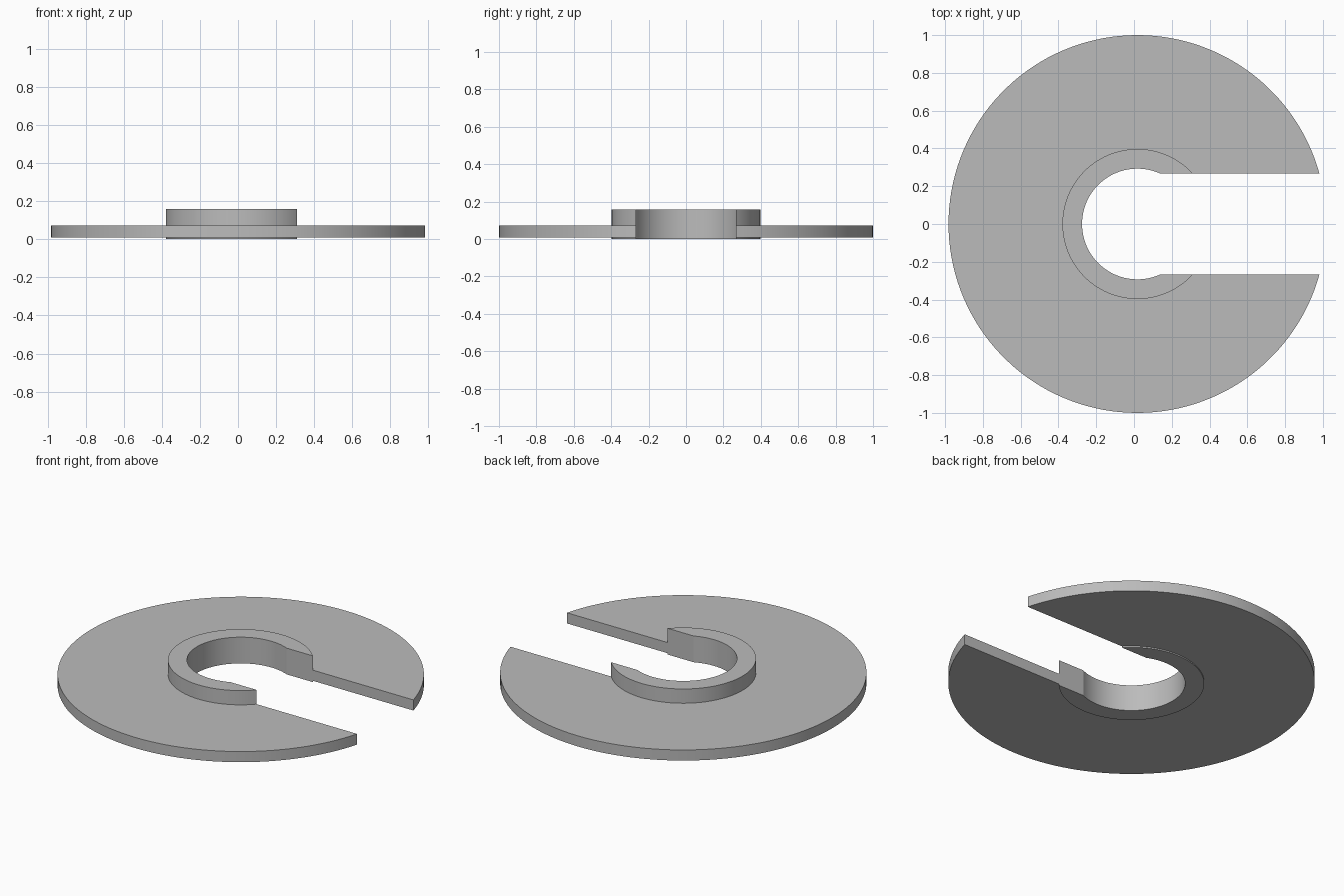
import bpy
import bmesh
from math import asin, cos, sin, pi

cube = bpy.data.objects.get("Cube")
if cube:
    bpy.data.objects.remove(cube)

# Main dimensions
CENTRE_X = 0.018
BORE, HUB, RIM = 0.293, 0.397, 1.0
HALF_SLOT = 0.268
HUB_TOP, PLATE_LOW, PLATE_TOP = 0.158, 0.008, 0.072
SEGMENTS = 128

grey = bpy.data.materials.new("plain grey")
grey.use_nodes = True
colour = (0.5, 0.5, 0.5, 1)
grey.diffuse_color = colour
grey.node_tree.nodes["Principled BSDF"].inputs["Base Color"].default_value = colour

# Cross-section (radius, height): thin plate around a raised hub
section = [(BORE, 0), (HUB, 0), (HUB, PLATE_LOW), (RIM, PLATE_LOW),
           (RIM, PLATE_TOP), (HUB, PLATE_TOP), (HUB, HUB_TOP), (BORE, HUB_TOP)]


def arc(bm, radius, z):
    """Arc that stops at both straight walls of the slot."""
    start = asin(HALF_SLOT / radius)
    sweep = 2 * (pi - start)
    angles = [start + sweep * i / SEGMENTS for i in range(SEGMENTS + 1)]
    return [bm.verts.new((CENTRE_X + radius * cos(a), radius * sin(a), z)) for a in angles]


# Sweep the section round the axis, then close the two slot walls
bm = bmesh.new()
arcs = [arc(bm, r, z) for r, z in section]
for a, b in zip(arcs, arcs[1:] + arcs[:1]):
    for i in range(SEGMENTS):
        bm.faces.new((a[i], a[i + 1], b[i + 1], b[i]))
for end in (0, -1):
    bm.faces.new([a[end] for a in arcs])
bmesh.ops.recalc_face_normals(bm, faces=bm.faces)

mesh = bpy.data.meshes.new("slotted_disc_with_hub")
bm.to_mesh(mesh)
bm.free()
mesh.materials.append(grey)
disc = bpy.data.objects.new("slotted_disc_with_hub", mesh)
bpy.context.collection.objects.link(disc)

# Smooth the round walls, keep the corners sharp
bpy.context.view_layer.objects.active = disc
disc.select_set(True)
bpy.ops.object.shade_smooth_by_angle(angle=pi / 9)
